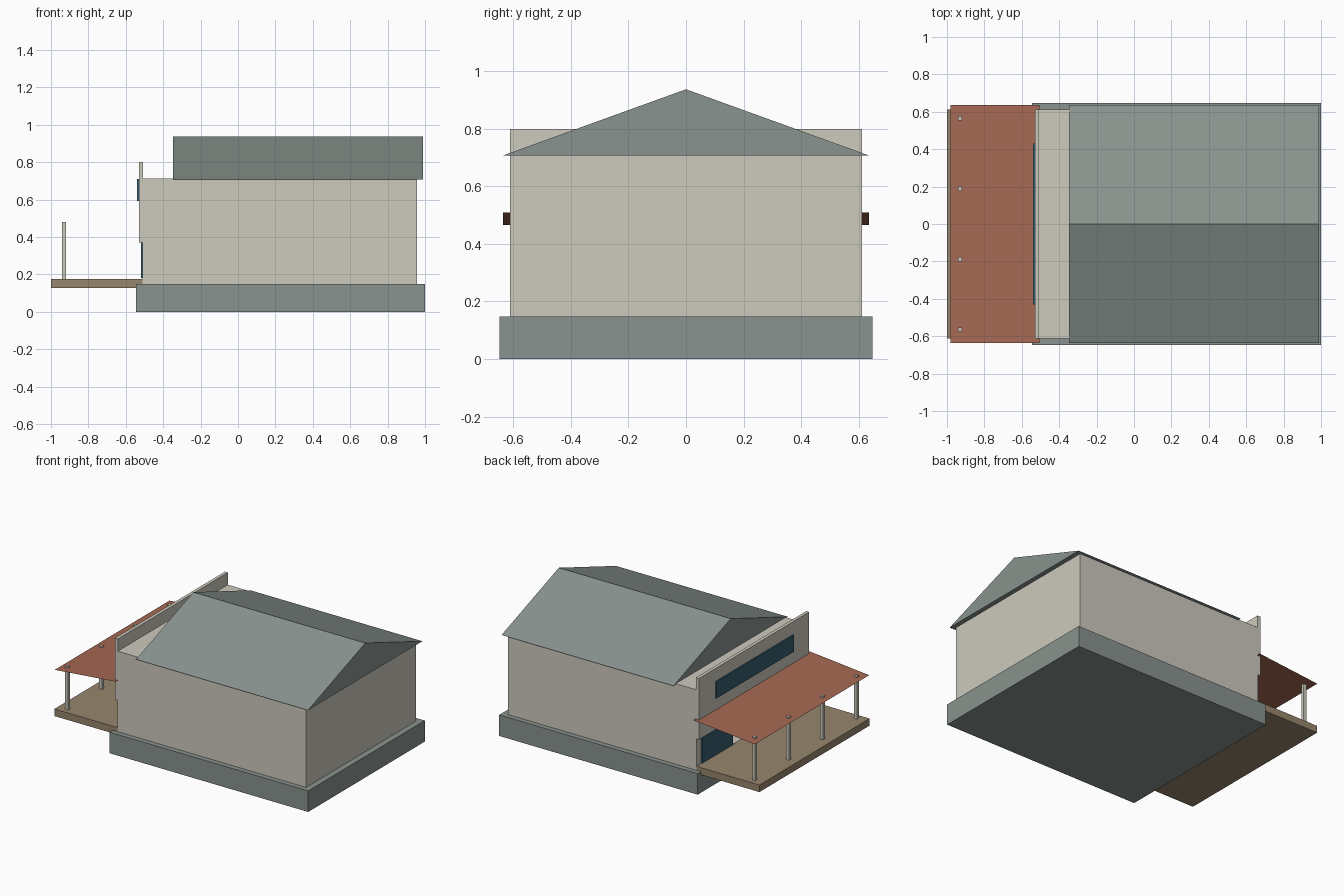
import bpy, bmesh

if "Cube" in bpy.data.objects:
    bpy.data.objects.remove(bpy.data.objects["Cube"])


def material(name, rgb):
    m = bpy.data.materials.new(name)
    lin = [((c / 255 + 0.055) / 1.055) ** 2.4 for c in rgb]
    m.diffuse_color = (*lin, 1)
    m.use_nodes = True
    m.node_tree.nodes["Principled BSDF"].inputs["Base Color"].default_value = m.diffuse_color
    return m


CREAM = material("cream plaster", (205, 202, 189))
GREY = material("grey green", (137, 147, 142))
TAN = material("tan decking", (151, 134, 109))
RUST = material("rust red", (166, 105, 84))
BLUE = material("dark blue glass", (54, 94, 112))


def mesh_object(name, verts, faces, mat):
    mesh = bpy.data.meshes.new(name)
    mesh.from_pydata(verts, [], faces)
    bm = bmesh.new()
    bm.from_mesh(mesh)
    if len(faces) > 1:
        bmesh.ops.recalc_face_normals(bm, faces=bm.faces)
    bm.to_mesh(mesh)
    bm.free()
    mesh.materials.append(mat)
    ob = bpy.data.objects.new(name, mesh)
    bpy.context.collection.objects.link(ob)
    return ob


def prism(name, profile, x0, x1, mat):
    """Extrude a (y, z) profile along x."""
    n = len(profile)
    verts = [(x, y, z) for x in (x0, x1) for y, z in profile]
    faces = [tuple(range(n)), tuple(range(n, 2 * n))]
    faces += [(i, (i + 1) % n, n + (i + 1) % n, n + i) for i in range(n)]
    return mesh_object(name, verts, faces, mat)


def box(name, x, y, z, mat):
    return prism(name, [(y[0], z[0]), (y[1], z[0]), (y[1], z[1]), (y[0], z[1])],
                 x[0], x[1], mat)


# Foundation and main walls
box("foundation", (-0.545, 1.0), (-0.648, 0.648), (0, 0.148), GREY)
walls = box("walls", (-0.51, 0.958), (-0.612, 0.612), (0.148, 0.714), CREAM)

# Recessed doorway in the entrance wall
cutter = box("doorway_cutter", (-0.6, -0.35), (-0.22, 0.22), (0.178, 0.37), CREAM)
cutter.hide_render = True
cutter.hide_viewport = True
cut = walls.modifiers.new("doorway", 'BOOLEAN')
cut.operation = 'DIFFERENCE'
cut.solver = 'EXACT'
cut.object = cutter

# Parapet above the entrance, with its long window
box("parapet", (-0.53, -0.507), (-0.612, 0.612), (0.37, 0.80), CREAM)
box("upper_window", (-0.539, -0.53), (-0.43, 0.43), (0.592, 0.71), BLUE)

# Entrance windows either side of the doorway
for side, name in ((1, "left"), (-1, "right")):
    y = sorted((side * 0.22, side * 0.56))
    box("entrance_window_" + name, (-0.519, -0.51), y, (0.18, 0.37), BLUE)

# Gable roof
prism("gable_roof", [(-0.636, 0.708), (0.636, 0.708), (0, 0.938)], -0.348, 0.99, GREY)

# Porch deck, posts and thin sloping canopy
box("porch_deck", (-1.0, -0.51), (-0.612, 0.612), (0.126, 0.176), TAN)
for i in range(4):
    y = -0.565 + i * 0.3767
    box(f"porch_post_{i + 1}", (-0.941, -0.919), (y - 0.011, y + 0.011), (0.176, 0.48), CREAM)
mesh_object("porch_canopy",
            [(-0.98, -0.637, 0.466), (-0.505, -0.637, 0.51),
             (-0.505, 0.637, 0.51), (-0.98, 0.637, 0.466)],
            [(0, 1, 2, 3)], RUST)
